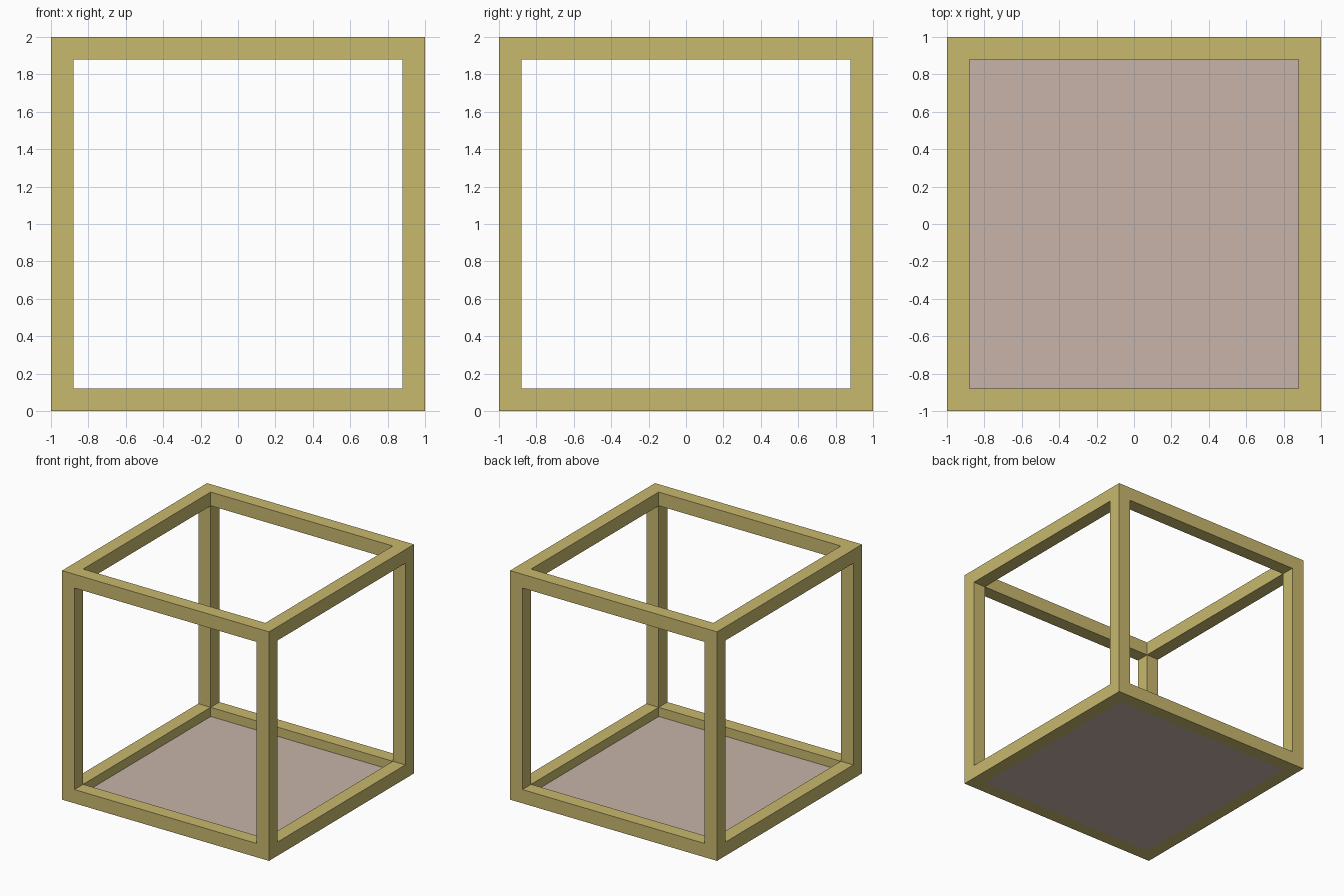
import bpy
import bmesh
from mathutils import Matrix, Vector

if "Cube" in bpy.data.objects:
    bpy.data.objects.remove(bpy.data.objects["Cube"])

BAR = 0.12           # bar thickness
INNER = 1 - BAR      # half width of the openings
FLOOR = 0.04         # floor panel thickness


def material(name, colour):
    mat = bpy.data.materials.new(name)
    mat.diffuse_color = (*colour, 1)
    mat.use_nodes = True
    mat.node_tree.nodes["Principled BSDF"].inputs["Base Color"].default_value = mat.diffuse_color
    return mat


def add_object(name, bm, mat):
    mesh = bpy.data.meshes.new(name)
    bm.to_mesh(mesh)
    bm.free()
    mesh.materials.append(mat)
    obj = bpy.data.objects.new(name, mesh)
    bpy.context.collection.objects.link(obj)
    return obj


yellow = material("muted_yellow", (0.58, 0.48, 0.155))
pink = material("dusty_pink", (0.575, 0.455, 0.395))

# Cube frame: inset every side, then join each opening to an inner corner lattice
bm = bmesh.new()
bmesh.ops.create_cube(bm, size=2, matrix=Matrix.Translation((0, 0, 1)))
sides = list(bm.faces)
bmesh.ops.inset_individual(bm, faces=sides, thickness=BAR, use_even_offset=True)
centre = Vector((0, 0, 1))
lattice = {}
for side in sides:
    normal = side.normal.copy()
    rim = list(side.verts)
    for v in rim:
        corner = v.co - normal * BAR
        key = tuple(round(c, 3) for c in corner)
        if key not in lattice:
            lattice[key] = bm.verts.new(corner)
    for a, b in zip(rim, rim[1:] + rim[:1]):
        keys = [tuple(round(c, 3) for c in v.co - normal * BAR) for v in (a, b)]
        bm.faces.new((a, b, lattice[keys[1]], lattice[keys[0]]))
bmesh.ops.delete(bm, geom=sides, context='FACES_ONLY')
bmesh.ops.recalc_face_normals(bm, faces=bm.faces)
add_object("cube_frame", bm, yellow)

# Floor panel filling the bottom opening
bm = bmesh.new()
size = Matrix.Diagonal((2 * INNER, 2 * INNER, FLOOR, 1))
bmesh.ops.create_cube(bm, size=1, matrix=Matrix.Translation((0, 0, FLOOR / 2)) @ size)
add_object("floor_panel", bm, pink)
